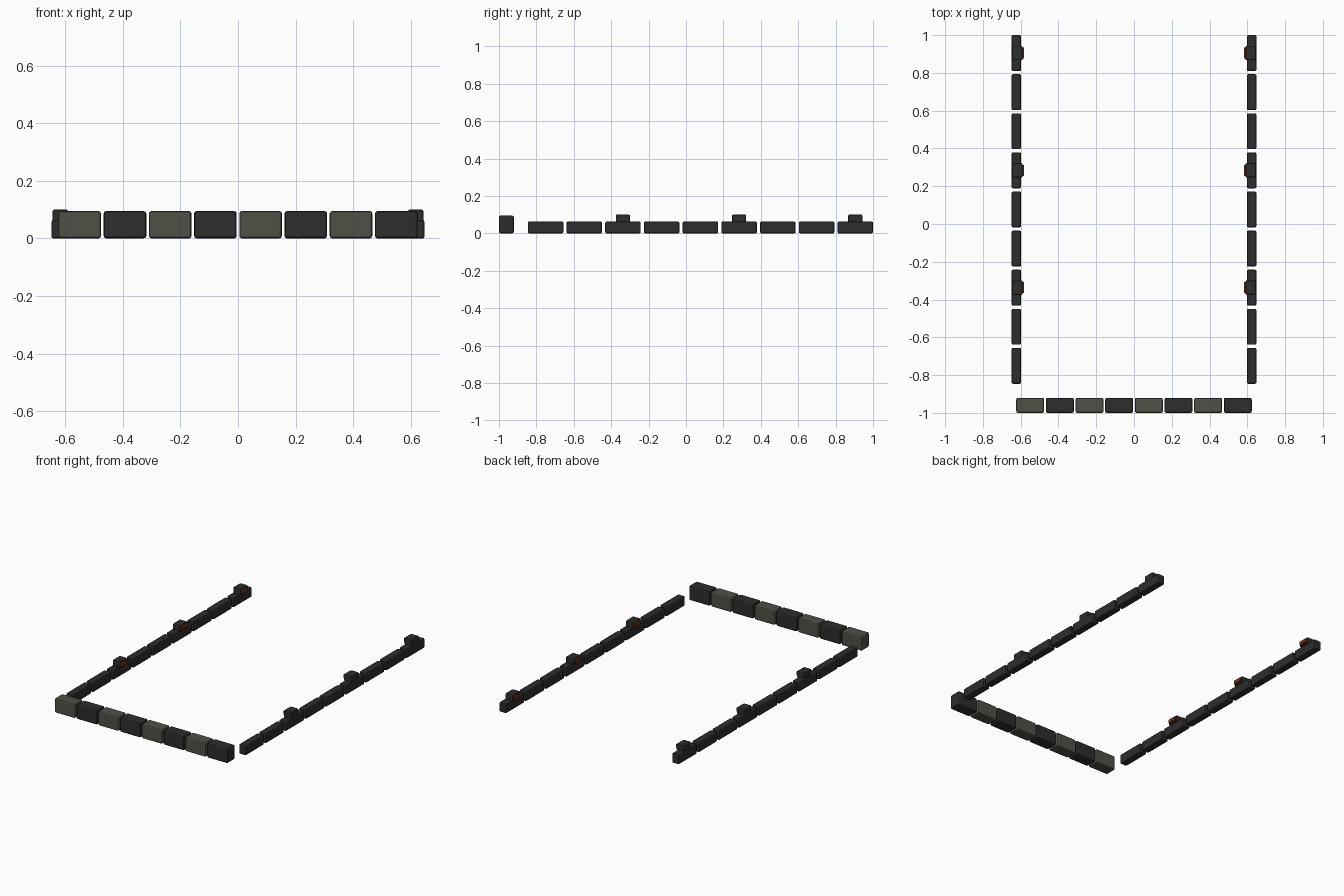
import bpy

cube = bpy.data.objects.get("Cube")
if cube:
    bpy.data.objects.remove(cube)


def make_material(name, rgb):
    mat = bpy.data.materials.new(name)
    mat.use_nodes = True
    mat.diffuse_color = (*rgb, 1)
    mat.node_tree.nodes["Principled BSDF"].inputs["Base Color"].default_value = (*rgb, 1)
    return mat


charcoal = make_material("charcoal", (0.026, 0.026, 0.027))
olive = make_material("olive grey", (0.075, 0.083, 0.062))
amber = make_material("dark amber", (0.2, 0.035, 0.004))


def block(name, low, high, mat, bevel):
    """Box between two corners with rounded edges."""
    centre = [(a + b) / 2 for a, b in zip(low, high)]
    bpy.ops.mesh.primitive_cube_add(size=1, location=centre)
    obj = bpy.context.object
    obj.name = name
    obj.scale = [b - a for a, b in zip(low, high)]
    bpy.ops.object.transform_apply(location=False, rotation=False, scale=True)
    obj.data.materials.append(mat)
    mod = obj.modifiers.new("rounded edges", "BEVEL")
    mod.width = bevel
    mod.segments = 2
    return obj


def side_block(name, side, low, high, mat, bevel):
    """Box given for the left side, mirrored when side is -1."""
    xs = sorted((side * low[0], side * high[0]))
    return block(name, (xs[0], *low[1:]), (xs[1], *high[1:]), mat, bevel)


# Front row of alternating barrier blocks
for i in range(8):
    x = (i - 3.5) * 0.157
    block(f"front_block_{i + 1}", (x - 0.074, -1, 0), (x + 0.074, -0.92, 0.095),
          charcoal if i % 2 else olive, 0.009)

# Side kerbs, every third one carrying a marker lamp on the inner edge
for side, label in ((1, "left"), (-1, "right")):
    for i in range(9):
        y = 0.905 - i * 0.207
        side_block(f"{label}_kerb_{i + 1}", side, (0.598, y - 0.095, 0),
                   (0.648, y + 0.095, 0.063), charcoal, 0.007)
        if i % 3 == 0:
            side_block(f"{label}_lamp_housing_{i + 1}", side, (0.59, y - 0.038, 0.058),
                       (0.644, y + 0.038, 0.1), charcoal, 0.006)
            side_block(f"{label}_lamp_lens_{i + 1}", side, (0.582, y - 0.029, 0.068),
                       (0.6, y + 0.029, 0.092), amber, 0.002)
